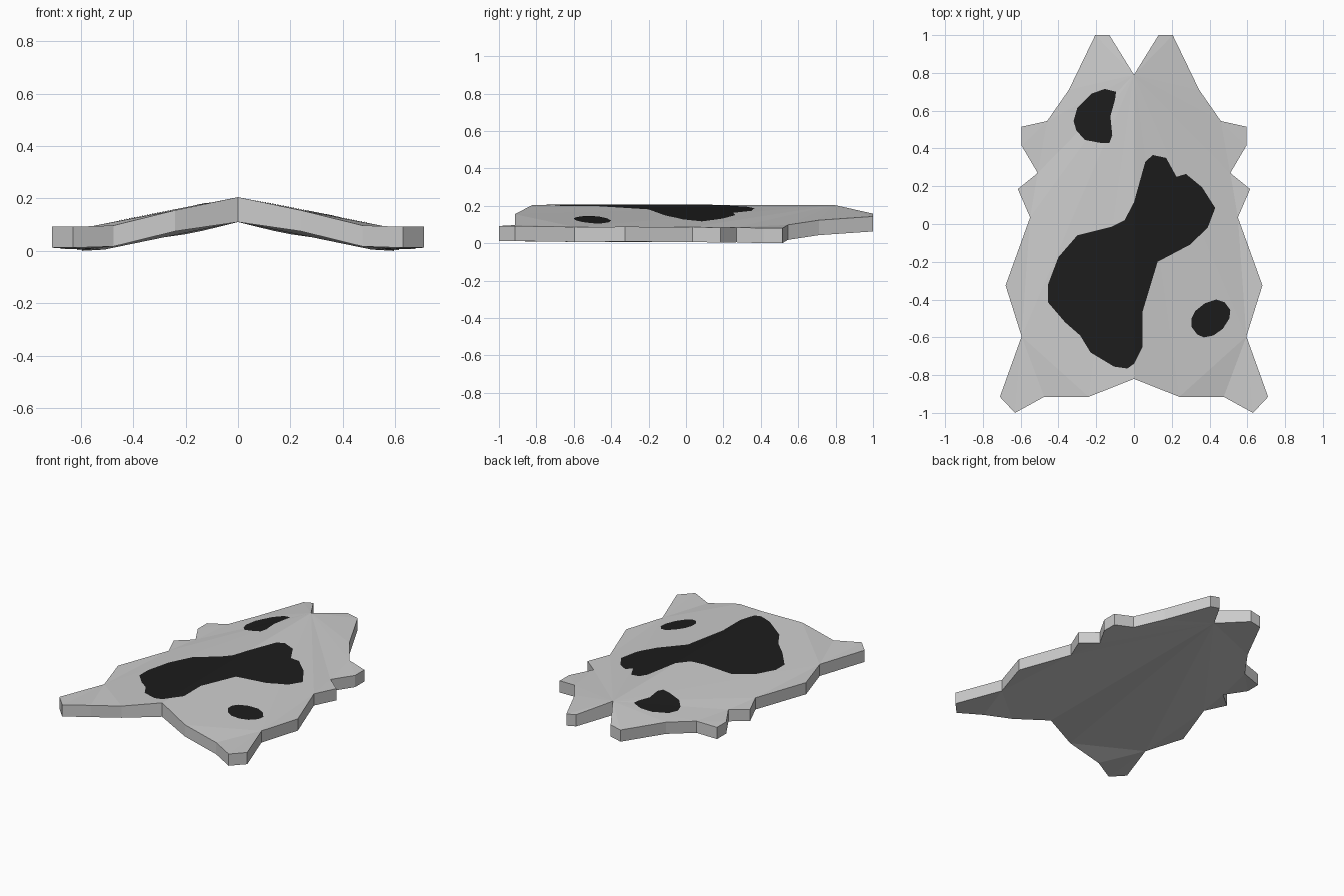
import bpy, bmesh
from mathutils import Vector
from mathutils.bvhtree import BVHTree

if "Cube" in bpy.data.objects:
    bpy.data.objects.remove(bpy.data.objects["Cube"])

# Right half of the hide outline: x, y, top height
HALF = [
    (0, .79, .205), (.13, 1, .158), (.205, 1, .143), (.345, .71, .123),
    (.46, .545, .098), (.595, .515, .08), (.595, .415, .08), (.51, .27, .085),
    (.615, .185, .083), (.55, .035, .087), (.68, -.325, .088), (.595, -.595, .087),
    (.71, -.915, .092), (.63, -1, .092), (.475, -.915, .097), (.24, -.915, .155),
    (0, -.82, .205)]
# Facets: a fan from the neck notch plus the projecting tips
TRIS = [(0, 1, 2), (0, 2, 3), (0, 3, 4), (0, 4, 7), (4, 5, 6), (4, 6, 7),
        (0, 7, 9), (7, 8, 9), (0, 9, 11), (9, 10, 11), (0, 11, 15),
        (11, 14, 15), (11, 12, 13), (11, 13, 14), (0, 15, 16)]

# Spot outlines seen from above
MAIN = [(.06, .33), (.1, .365), (.17, .35), (.225, .25), (.275, .265), (.36, .195),
        (.43, .085), (.39, -.02), (.295, -.11), (.125, -.2), (.045, -.465),
        (.045, -.65), (0, -.74), (-.035, -.765), (-.105, -.755), (-.23, -.68),
        (-.285, -.59), (-.365, -.52), (-.455, -.415), (-.455, -.32), (-.4, -.175),
        (-.3, -.06), (-.12, -.015), (-.05, .02), (0, .115)]
SHOULDER = [(-.225, .69), (-.155, .715), (-.095, .7), (-.1, .66), (-.125, .57),
            (-.115, .47), (-.13, .43), (-.18, .43), (-.26, .445), (-.305, .495),
            (-.32, .545), (-.3, .615)]
FLANK = [(.375, -.42), (.435, -.4), (.48, -.415), (.51, -.455), (.505, -.5),
         (.47, -.555), (.42, -.59), (.37, -.6), (.335, -.585), (.305, -.545),
         (.305, -.5), (.325, -.46)]


def material(name, color):
    m = bpy.data.materials.new(name)
    m.diffuse_color = color
    m.use_nodes = True
    m.node_tree.nodes["Principled BSDF"].inputs["Base Color"].default_value = m.diffuse_color
    return m


def finish(bm, name, mat=None):
    me = bpy.data.meshes.new(name)
    bm.to_mesh(me)
    bm.free()
    ob = bpy.data.objects.new(name, me)
    bpy.context.collection.objects.link(ob)
    if mat:
        me.materials.append(mat)


# Top skin, mirrored about the spine
hide = bmesh.new()
for side in (1, -1):
    vs = [hide.verts.new((side * x, y, z)) for x, y, z in HALF]
    for t in TRIS:
        hide.faces.new([vs[i] for i in t])
bmesh.ops.remove_doubles(hide, verts=hide.verts, dist=1e-4)
for f in hide.faces:
    f.normal_update()
    if f.normal.z < 0:
        f.normal_flip()
surface = BVHTree.FromBMesh(hide)
creases = [(e.verts[0].co.copy(), e.verts[1].co.copy())
           for e in hide.edges if len(e.link_faces) == 2]

# Thickness: extrude the skin downward, slightly deeper at the spine
ext = bmesh.ops.extrude_face_region(hide, geom=hide.faces[:], use_keep_orig=True)
for v in [g for g in ext["geom"] if isinstance(g, bmesh.types.BMVert)]:
    v.co.z -= .095 if abs(v.co.x) < 1e-3 else .08
bmesh.ops.recalc_face_normals(hide, faces=hide.faces)
finish(hide, "hide_rug")


# Spots: flat outlines cut along the creases and laid on the skin
def spot(name, pts, mat):
    bm = bmesh.new()
    bm.faces.new([bm.verts.new((x, y, 0)) for x, y in pts])
    bmesh.ops.triangulate(bm, faces=bm.faces[:])
    for a, b in creases:
        d = b - a
        bmesh.ops.bisect_plane(bm, geom=bm.verts[:] + bm.edges[:] + bm.faces[:],
                               dist=1e-5, plane_co=(a.x, a.y, 0),
                               plane_no=Vector((-d.y, d.x, 0)).normalized())
    for v in bm.verts:
        hit = surface.ray_cast(Vector((v.co.x + 1e-5, v.co.y, 1)), Vector((0, 0, -1)))[0]
        v.co.z = (hit.z if hit else .2) + .002
    for f in bm.faces:
        f.normal_update()
        if f.normal.z < 0:
            f.normal_flip()
    finish(bm, name, mat)


black = material("black_fur", (.012, .012, .012, 1))
spot("main_spot", MAIN, black)
spot("shoulder_spot", SHOULDER, black)
spot("flank_spot", FLANK, black)
